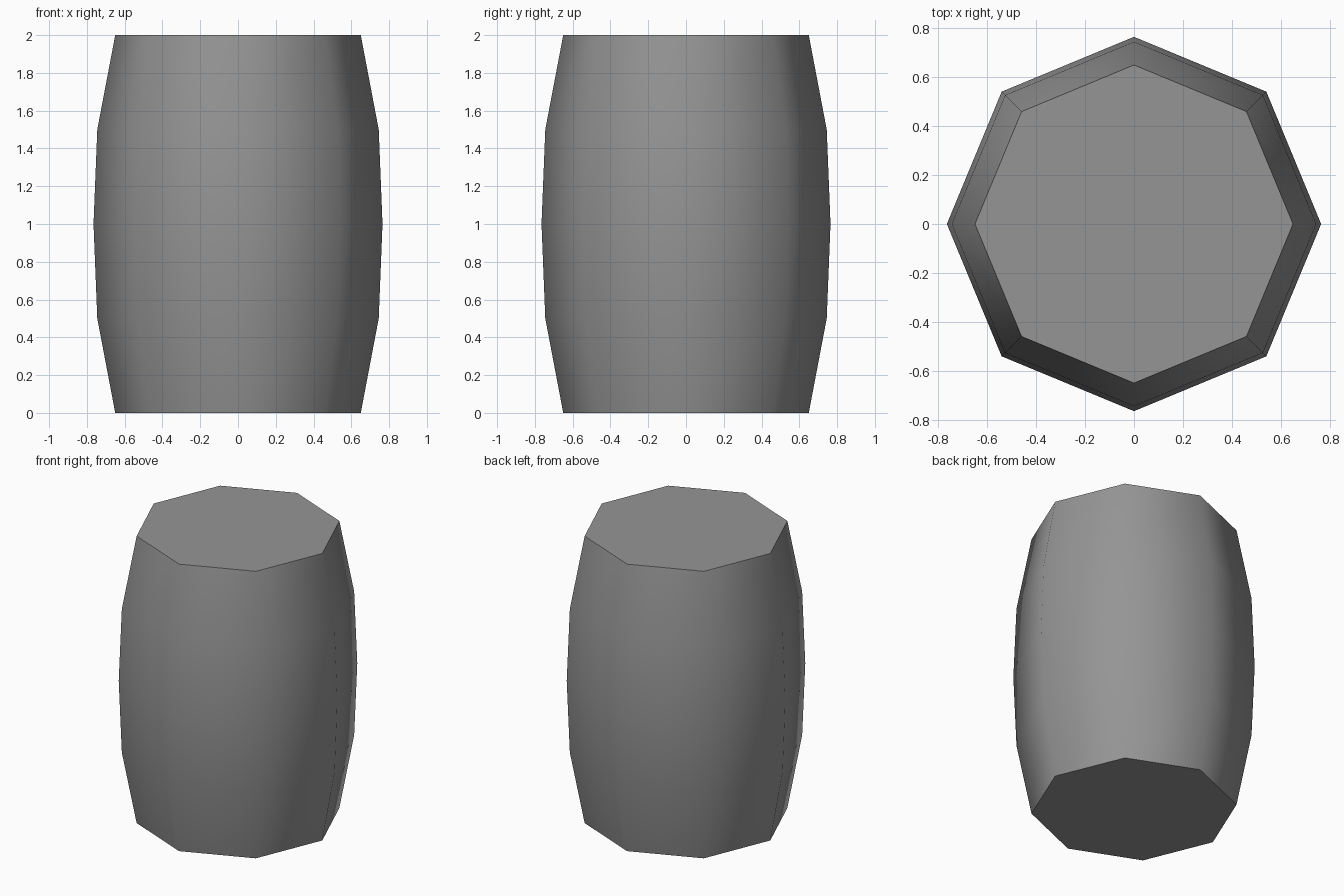
import bpy
import bmesh
from math import radians
from mathutils import Matrix

cube = bpy.data.objects.get("Cube")
if cube:
    bpy.data.objects.remove(cube, do_unlink=True)

SIDES = 8
PROFILE = [(0.65, 0), (0.745, 0.5), (0.765, 1), (0.745, 1.5), (0.65, 2)]  # radius, height

# Single plain grey
grey = bpy.data.materials.new("grey")
grey.use_nodes = True
colour = (0.3, 0.3, 0.3, 1)
grey.diffuse_color = colour
grey.node_tree.nodes["Principled BSDF"].inputs["Base Color"].default_value = colour

# Barrel body: stacked octagonal rings, bridged and capped
bm = bmesh.new()
rings = []
for radius, height in PROFILE:
    ring = bmesh.ops.create_circle(bm, segments=SIDES, radius=radius,
                                   matrix=Matrix.Translation((0, 0, height)))
    rings.append(ring["verts"])
for low, high in zip(rings, rings[1:]):
    for i in range(SIDES):
        j = (i + 1) % SIDES
        bm.faces.new((low[i], low[j], high[j], high[i]))
bm.faces.new(rings[0])
bm.faces.new(rings[-1])
bmesh.ops.recalc_face_normals(bm, faces=bm.faces)

mesh = bpy.data.meshes.new("barrel")
bm.to_mesh(mesh)
bm.free()
mesh.materials.append(grey)
barrel = bpy.data.objects.new("barrel", mesh)
bpy.context.collection.objects.link(barrel)

# Smooth staves, sharp rims
bpy.ops.object.select_all(action="DESELECT")
barrel.select_set(True)
bpy.context.view_layer.objects.active = barrel
bpy.ops.object.shade_smooth_by_angle(angle=radians(60))
